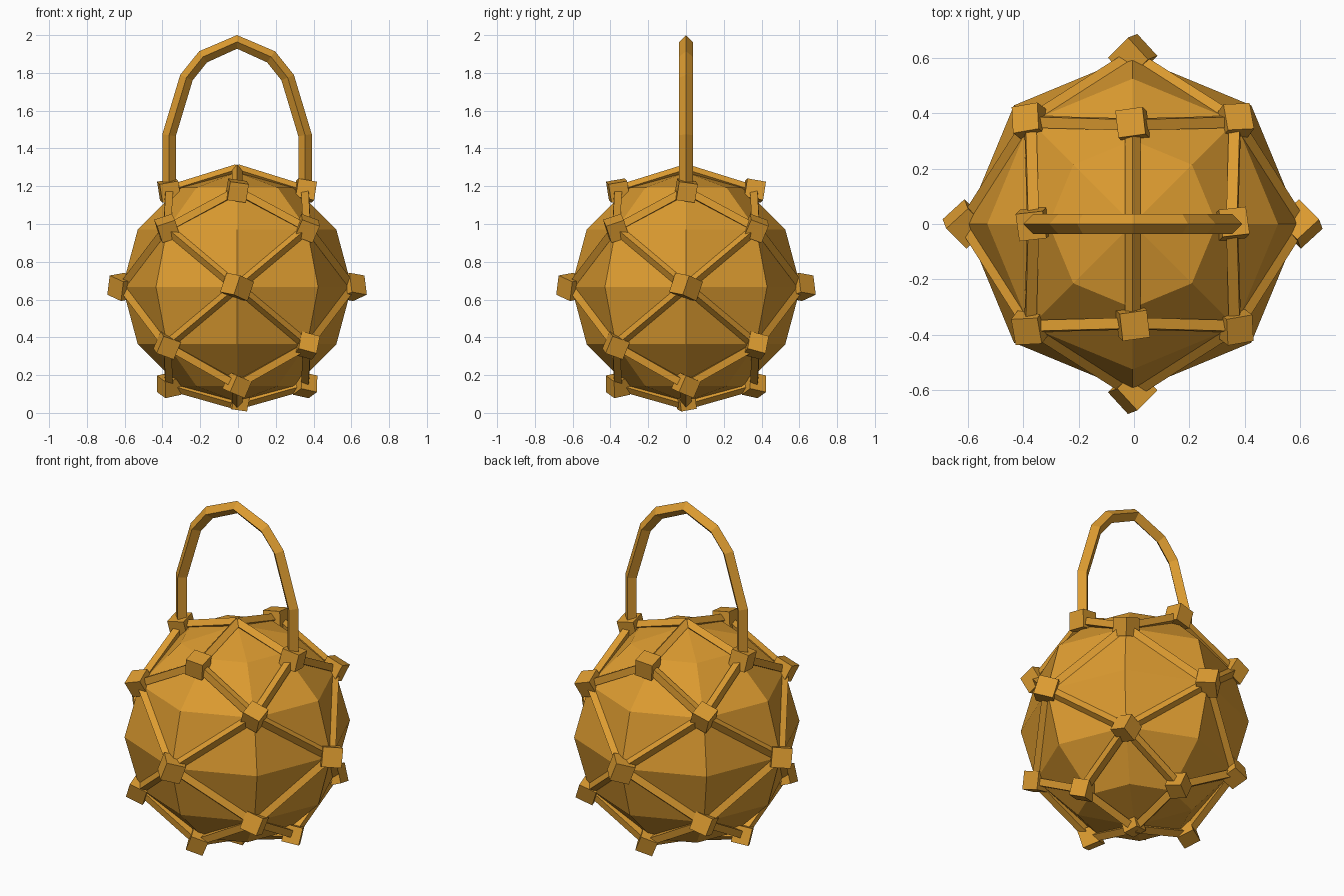
import bpy, bmesh, math
from mathutils import Vector, Matrix, Euler

if "Cube" in bpy.data.objects:
    bpy.data.objects.remove(bpy.data.objects["Cube"], do_unlink=True)

CENTRE = Vector((-0.005, 0, 0.667))
RADIUS = 0.607

amber = bpy.data.materials.new("amber")
amber.use_nodes = True
colour = (0.72, 0.33, 0.03, 1)
amber.diffuse_color = colour
amber.node_tree.nodes["Principled BSDF"].inputs["Base Color"].default_value = colour


def finish(bm, name):
    """Turn a bmesh into a flat shaded object."""
    bmesh.ops.recalc_face_normals(bm, faces=bm.faces)
    mesh = bpy.data.meshes.new(name)
    bm.to_mesh(mesh)
    bm.free()
    mesh.materials.append(amber)
    obj = bpy.data.objects.new(name, mesh)
    bpy.context.collection.objects.link(obj)
    return obj


def sweep(bm, points, r, middle):
    """Sweep a diamond section along points, one ridge facing away from middle."""
    points = [Vector(p) for p in points]
    rings = []
    for i, p in enumerate(points):
        before, after = points[max(i - 1, 0)], points[min(i + 1, len(points) - 1)]
        along = (after - before).normalized()
        out = (points[0] + points[-1]) / 2 - middle if len(points) == 2 else p - middle
        out = (out - along * out.dot(along)).normalized()
        side = along.cross(out)
        rings.append([bm.verts.new(p + d * r) for d in (out, side, -out, -side)])
    for a, b in zip(rings, rings[1:]):
        for k in range(4):
            bm.faces.new((a[k], a[k - 1], b[k - 1], b[k]))
    bm.faces.new(rings[0])
    bm.faces.new(rings[-1])


def quarter(p, n):
    return Matrix.Rotation(n * math.pi / 2, 3, 'Z') @ Vector(p)


# Glass ball
bm = bmesh.new()
bmesh.ops.create_uvsphere(bm, u_segments=8, v_segments=6, radius=RADIUS)
bmesh.ops.translate(bm, verts=bm.verts, vec=CENTRE)
finish(bm, "float_ball")

# Net nodes of the front quarter, relative to the ball centre
belt = (0, -0.605, 0)
upper_corner, lower_corner = (0.37, -0.37, 0.31), (0.37, -0.37, -0.31)
upper_ring, lower_ring = (0, -0.36, 0.51), (0, -0.36, -0.52)
top, bottom = (0, 0, 0.622), (0, 0, -0.622)

# Strands, repeated around the ball
bm = bmesh.new()
for n in range(4):
    for corner, ring, pole in ((upper_corner, upper_ring, top),
                               (lower_corner, lower_ring, bottom)):
        links = [(quarter(belt, n), quarter(corner, n)),
                 (quarter(belt, n + 1), quarter(corner, n)),
                 (quarter(ring, n), quarter(corner, n)),
                 (quarter(ring, n + 1), quarter(corner, n)),
                 (quarter(ring, n), Vector(pole))]
        for a, b in links:
            sweep(bm, (a + CENTRE, b + CENTRE), 0.028, CENTRE)
finish(bm, "net_strands")

# Knots: tilted cubes, repeated around the ball
knots = [(belt, 0.108, (8, 18, 45)), (upper_corner, 0.1, (20, 20, 10)),
         (lower_corner, 0.1, (-20, 15, 10)), (upper_ring, 0.1, (10, 8, 8)),
         (lower_ring, 0.095, (12, 20, 30))]
bm = bmesh.new()


def add_knot(place, size, tilt, n):
    spin = Matrix.Rotation(n * math.pi / 2, 4, 'Z')
    turn = Euler([math.radians(a) for a in tilt]).to_matrix().to_4x4()
    matrix = Matrix.Translation(CENTRE) @ spin @ Matrix.Translation(place) @ turn
    bmesh.ops.create_cube(bm, size=size, matrix=matrix)


for n in range(4):
    for place, size, tilt in knots:
        add_knot(place, size, tilt, n)
add_knot((0.01, 0, -0.605), 0.085, (10, 8, 15), 0)
finish(bm, "net_knots")

# Arched carrying handle
half = [(0.36, 1.17), (0.36, 1.47), (0.268, 1.775), (0.18, 1.885)]
arch = [(-x, z) for x, z in half] + [(0, 1.964)] + half[::-1]
bm = bmesh.new()
sweep(bm, [(x + CENTRE.x, 0, z) for x, z in arch], 0.036, Vector((CENTRE.x, 0, 1.3)))
finish(bm, "handle")
